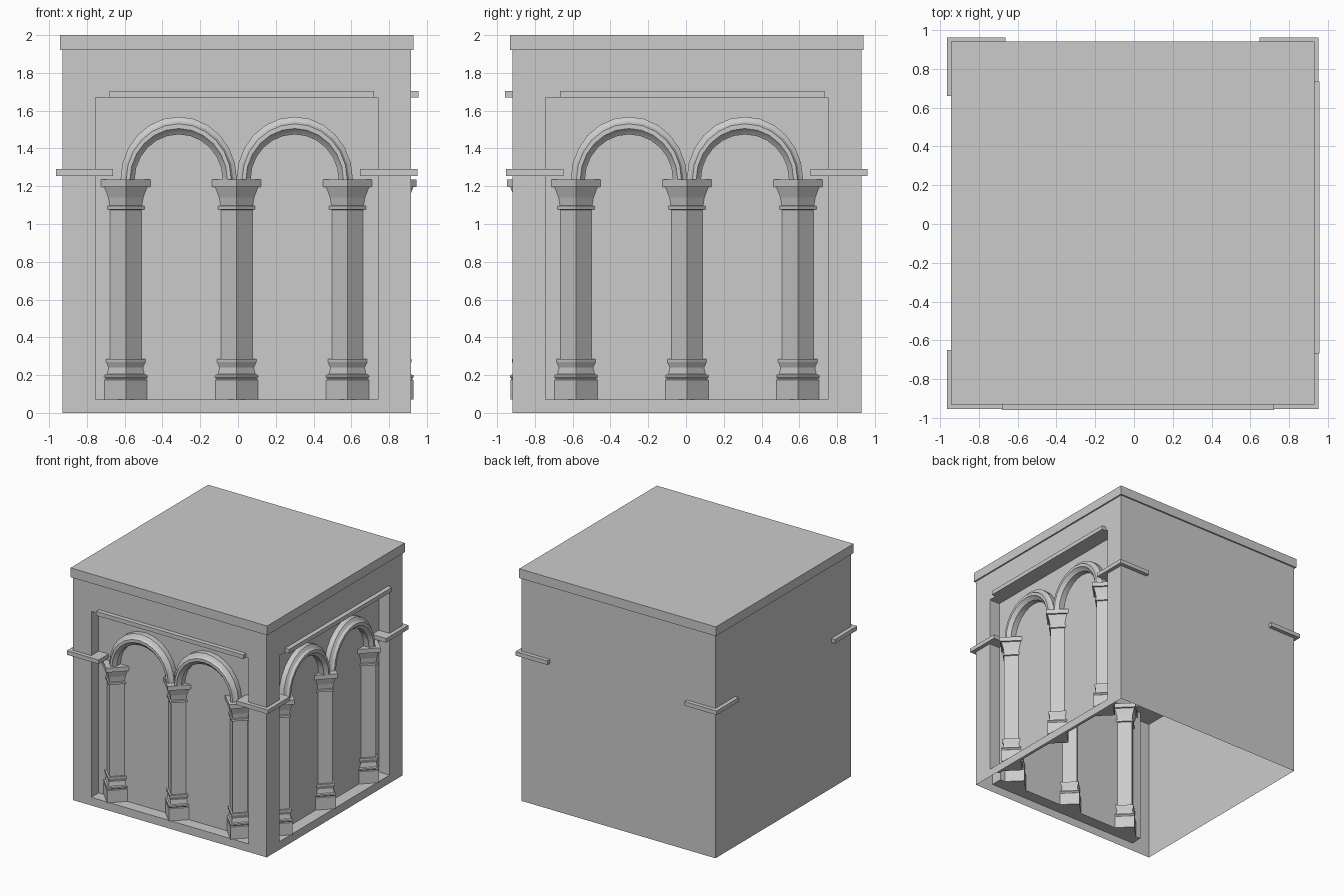
import bpy, bmesh
from math import pi, sin, cos, radians
from mathutils import Vector

cube = bpy.data.objects.get("Cube")
if cube:
    bpy.data.objects.remove(cube, do_unlink=True)

stone = bpy.data.materials.new("grey_stone")
stone.use_nodes = True
stone.diffuse_color = (0.6, 0.6, 0.6, 1)
stone.node_tree.nodes["Principled BSDF"].inputs["Base Color"].default_value = (0.6, 0.6, 0.6, 1)

CENTER = Vector((-0.007, 0.005, 0))
HALF = 0.923       # half width of the walls
PANEL = 0.822      # distance of the recessed panels from the centre
OPEN = 0.675       # half width of the recesses
SILL, HEAD, EAVES = 0.07, 1.67, 1.92
SPRING = 1.235     # top of the capitals


def finish(name, bm, turn=0):
    """Turn a bmesh into an object, rotated in quarter turns about the centre."""
    bmesh.ops.recalc_face_normals(bm, faces=bm.faces)
    mesh = bpy.data.meshes.new(name)
    bm.to_mesh(mesh)
    bm.free()
    mesh.materials.append(stone)
    obj = bpy.data.objects.new(name, mesh)
    bpy.context.collection.objects.link(obj)
    obj.location = CENTER
    obj.rotation_euler.z = turn * pi / 2
    return obj


def box_mesh(low, high):
    bm = bmesh.new()
    bmesh.ops.create_cube(bm, size=1)
    for v in bm.verts:
        v.co = [high[i] if v.co[i] > 0 else low[i] for i in range(3)]
    return bm


def box(name, low, high, turn=0):
    return finish(name, box_mesh(low, high), turn)


# Walls: an open-bottomed shell with a sunk panel on the front and left sides
bm = box_mesh((-HALF, -HALF, 0), (HALF, HALF, EAVES))
bm.normal_update()
sides = [f for f in bm.faces if f.normal.y < -0.9 or f.normal.x > 0.9]
floor = [f for f in bm.faces if f.normal.z < -0.9]
bmesh.ops.delete(bm, geom=floor, context='FACES_ONLY')
for side in sides:
    normal = side.normal.copy()
    bmesh.ops.inset_individual(bm, faces=[side], thickness=HALF - OPEN)
    for v in side.verts:
        v.co.z = HEAD if v.co.z > 1 else SILL
    sunk = bmesh.ops.extrude_discrete_faces(bm, faces=[side])["faces"][0]
    bmesh.ops.translate(bm, verts=sunk.verts, vec=normal * (PANEL - HALF))
finish("walls", bm)

# Roof slab
box("roof_slab", (-0.936, -0.936, EAVES), (0.936, 0.936, 2.0))

# String course blocks wrapping the four corners
for turn in range(4):
    box(f"corner_band_{turn + 1}", (-0.957, -0.957, 1.255), (-0.654, -0.654, 1.29), turn)

# Column outline as (radius, height), swept round four corners
COLUMN = [(0.113, SILL), (0.113, 0.175), (0.105, 0.18), (0.115, 0.19), (0.113, 0.2),
          (0.098, 0.205), (0.09, 0.24), (0.104, 0.27), (0.104, 0.285), (0.083, 0.285),
          (0.083, 1.075), (0.098, 1.078), (0.098, 1.095), (0.085, 1.098),
          (0.092, 1.14), (0.113, 1.195), (0.13, 1.197), (0.13, SPRING)]


def column(name, x, turn):
    bm = bmesh.new()
    rings = [[bm.verts.new((x + r * cos(k * pi / 2), -PANEL + r * sin(k * pi / 2), z))
              for k in range(4)] for r, z in COLUMN]
    for a, b in zip(rings, rings[1:]):
        for k in range(4):
            n = (k + 1) % 4
            bm.faces.new((a[k], a[n], b[n], b[k]))
    bm.faces.new(rings[0])
    bm.faces.new(rings[-1])
    return finish(name, bm, turn)


# Arch moulding section as (inset from the outer edge, projection)
ARCH = [(0, 0), (0, 0.045), (0.02, 0.06), (0.03, 0.08), (0.05, 0.08),
        (0.062, 0.062), (0.075, 0.05), (0.075, 0)]
STEPS = 12


def arch(name, x, turn):
    bm = bmesh.new()
    rows = []
    for i in range(STEPS + 1):
        t = pi * i / STEPS
        rows.append([bm.verts.new((x + (0.308 - d) * cos(t), -PANEL - p,
                                   SPRING + (0.333 - 1.25 * d) * sin(t))) for d, p in ARCH])
    for a, b in zip(rows, rows[1:]):
        for k in range(len(ARCH) - 1):
            bm.faces.new((a[k], a[k + 1], b[k + 1], b[k]))
    bm.faces.new(rows[0])
    bm.faces.new(rows[-1])
    obj = finish(name, bm, turn)
    bpy.ops.object.select_all(action='DESELECT')
    obj.select_set(True)
    bpy.context.view_layer.objects.active = obj
    bpy.ops.object.shade_smooth_by_angle(angle=radians(25))
    return obj


# Arcades on the two decorated sides
for turn, face in enumerate(("front", "left")):
    box(f"{face}_lintel", (-0.673, -0.962, HEAD), (0.728, -0.9, 1.705), turn)
    for i in (-1, 0, 1):
        column(f"{face}_column_{i + 2}", i * 0.587, turn)
    for i in (-1, 1):
        arch(f"{face}_arch_{(i + 3) // 2}", i * 0.307, turn)
